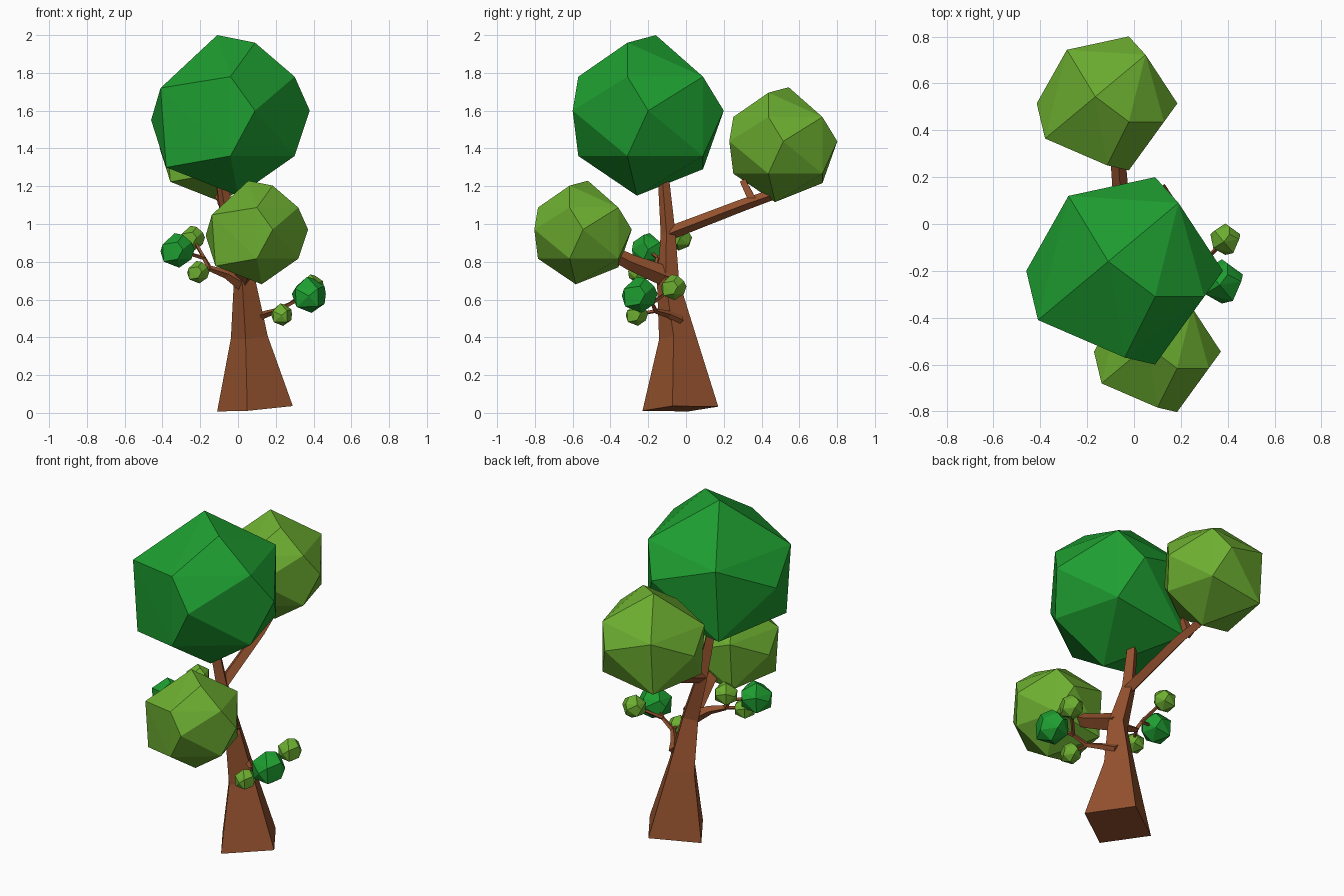
import bpy, bmesh, math
from mathutils import Vector, Matrix

if "Cube" in bpy.data.objects:
    bpy.data.objects.remove(bpy.data.objects["Cube"])


def material(name, rgb):
    m = bpy.data.materials.new(name)
    m.diffuse_color = (*rgb, 1)
    m.use_nodes = True
    m.node_tree.nodes["Principled BSDF"].inputs["Base Color"].default_value = m.diffuse_color
    return m


BARK = material("bark", (0.30, 0.085, 0.028))
DARK = material("dark_leaf", (0.013, 0.34, 0.03))
LIGHT = material("light_leaf", (0.15, 0.42, 0.03))


def finish(bm, name, mat):
    bmesh.ops.recalc_face_normals(bm, faces=bm.faces)
    me = bpy.data.meshes.new(name)
    bm.to_mesh(me)
    bm.free()
    me.materials.append(mat)
    ob = bpy.data.objects.new(name, me)
    bpy.context.collection.objects.link(ob)
    return ob


# Tapered four-sided limb swept along points (x, y, z, radius)
def limb(name, path, ref=(0, 0, 1), sides=4):
    bm = bmesh.new()
    pts = [Vector(p[:3]) for p in path]
    rings = []
    for i, p in enumerate(pts):
        t = (pts[min(i + 1, len(pts) - 1)] - pts[max(i - 1, 0)]).normalized()
        u = Vector(ref)
        u = (u - t * u.dot(t)).normalized()
        v = t.cross(u)
        rings.append([bm.verts.new(p + path[i][3] * (
            u * math.cos(k * math.tau / sides) + v * math.sin(k * math.tau / sides)))
            for k in range(sides)])
    for a, b in zip(rings, rings[1:]):
        for k in range(sides):
            n = (k + 1) % sides
            bm.faces.new((a[k], a[n], b[n], b[k]))
    bm.faces.new(rings[0][::-1])
    bm.faces.new(rings[-1])
    return finish(bm, name, BARK)


# Irregular faceted foliage ball, the hull of a few corner points about its centre
CORNERS = [
    (0.42, 0.0, 0.025), (0.34, -0.11, 0.205), (0.34, -0.11, -0.215),
    (0.0, -0.37, 0.205), (0.13, -0.40, 0.025), (0.0, -0.37, -0.215),
    (0.13, 0.40, 0.025), (0.23, 0.29, 0.205), (0.23, 0.29, -0.215),
    (-0.07, 0.04, 0.425), (0.13, -0.11, 0.385),
    (-0.37, -0.21, 0.145), (-0.42, 0.0, -0.025), (-0.34, -0.21, -0.275),
    (-0.24, 0.32, 0.145), (-0.24, 0.29, -0.285), (0.04, -0.06, -0.425),
]


def foliage(name, centre, size, mat, turn=0):
    bm = bmesh.new()
    for c in CORNERS:
        bm.verts.new(Vector(c) * size)
    hull = bmesh.ops.convex_hull(bm, input=bm.verts[:])
    inside = [g for g in hull["geom_interior"] if isinstance(g, bmesh.types.BMVert)]
    bmesh.ops.delete(bm, geom=inside, context='VERTS')
    bmesh.ops.transform(bm, verts=bm.verts, matrix=Matrix.Translation(centre)
                        @ Matrix.Rotation(math.radians(turn), 4, 'Z'))
    return finish(bm, name, mat)


# Trunk flaring to a wide foot and thinning into the crown
limb("trunk", [(0.09, -0.03, 0.022, 0.205), (0.06, -0.045, 0.40, 0.10),
               (0.035, -0.095, 0.69, 0.06), (-0.04, -0.095, 0.95, 0.04),
               (-0.09, -0.12, 1.25, 0.03)], ref=(-0.98, 0.2, 0))

# Main branches
limb("back_branch", [(-0.04, -0.09, 0.95, 0.036), (-0.07, 0.30, 1.10, 0.032),
                     (-0.10, 0.47, 1.16, 0.028)])
limb("back_fork", [(-0.085, 0.36, 1.11, 0.03), (-0.10, 0.30, 1.23, 0.022)], ref=(1, 1, 0))
limb("front_branch", [(0.03, -0.10, 0.72, 0.055), (0.07, -0.30, 0.80, 0.042),
                      (0.09, -0.45, 0.88, 0.035)])

# Left and right twigs, each forking to three small balls
LEFT_FORK, RIGHT_FORK = (-0.15, -0.16, 0.765), (0.20, -0.16, 0.54)
limb("left_twig", [(0.03, -0.11, 0.68, 0.04), (-0.06, -0.14, 0.735, 0.025),
                   (*LEFT_FORK, 0.015)])
limb("right_twig", [(0.10, -0.03, 0.49, 0.03), (0.14, -0.09, 0.52, 0.02),
                    (*RIGHT_FORK, 0.014)])
for side, fork, mid in (("left", LEFT_FORK, (-0.18, -0.15, 0.82)),
                        ("right", RIGHT_FORK, (0.28, -0.18, 0.58))):
    limb(side + "_twig_tip", [(*fork, 0.014), (*mid, 0.011)], ref=(1, 0.3, 0.2))

BALLS = [
    ("crown", (-0.04, -0.20, 1.575), 1.0, DARK, 0, None),
    ("back_foliage", (-0.115, 0.515, 1.42), 0.715, LIGHT, 0, None),
    ("front_foliage", (0.10, -0.545, 0.955), 0.645, LIGHT, 0, None),
    ("left_dark_ball", (-0.32, -0.20, 0.86), 0.215, DARK, 0, (-0.18, -0.15, 0.82)),
    ("left_top_ball", (-0.24, -0.03, 0.925), 0.155, LIGHT, 0, (-0.18, -0.15, 0.82)),
    ("left_low_ball", (-0.21, -0.25, 0.745), 0.14, LIGHT, 0, LEFT_FORK),
    ("right_dark_ball", (0.375, -0.245, 0.625), 0.225, DARK, 90, (0.28, -0.18, 0.58)),
    ("right_top_ball", (0.39, -0.065, 0.665), 0.16, LIGHT, 90, (0.28, -0.18, 0.58)),
    ("right_low_ball", (0.23, -0.26, 0.52), 0.14, LIGHT, 90, RIGHT_FORK),
]
for name, centre, size, mat, turn, start in BALLS:
    foliage(name, centre, size, mat, turn)
    if start:
        limb(name + "_stem", [(*start, 0.011), (*centre, 0.008)], ref=(0.2, 0.3, 1))
